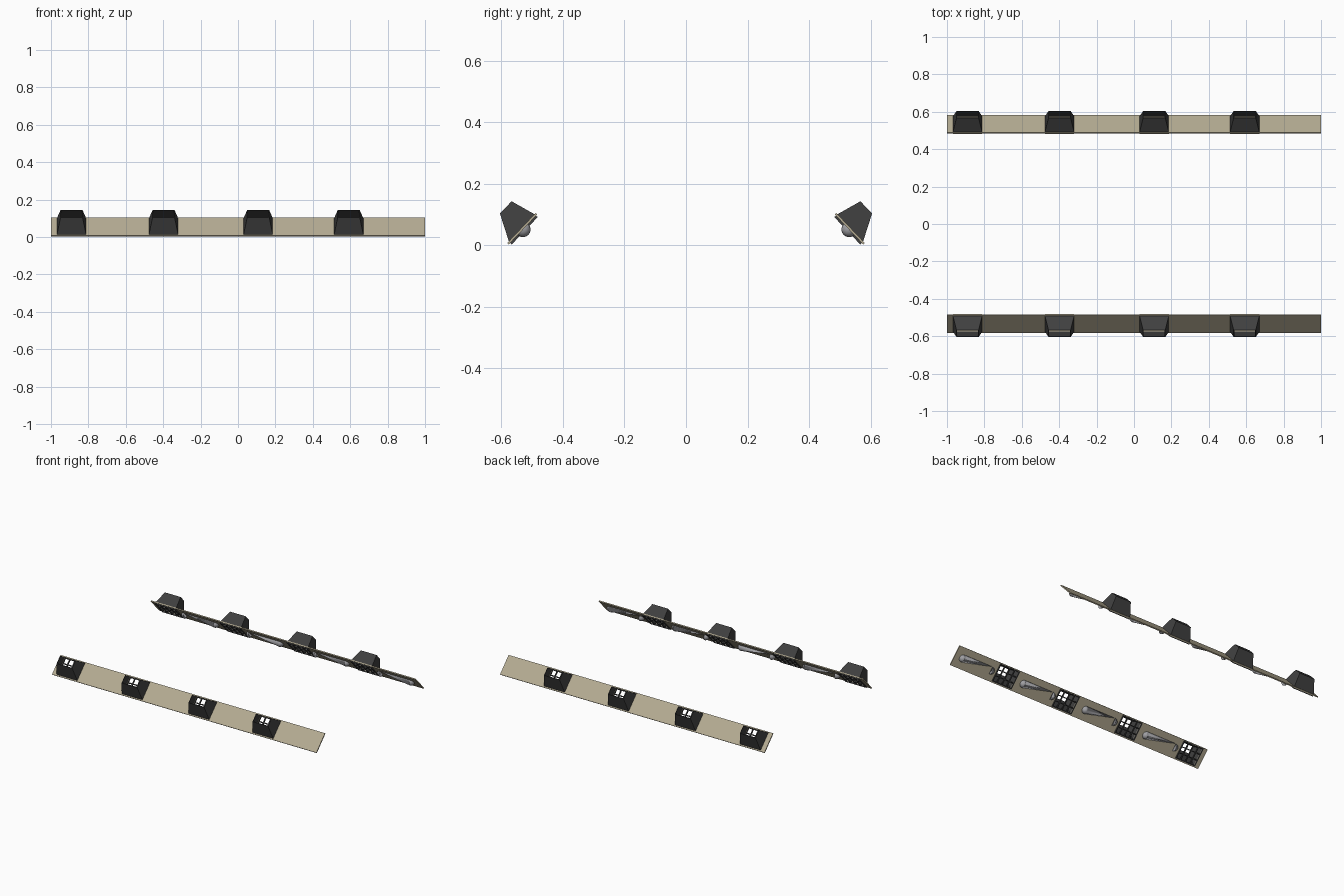
import bpy, bmesh, math
from mathutils import Matrix, Vector

if "Cube" in bpy.data.objects:
    bpy.data.objects.remove(bpy.data.objects["Cube"])

# tilted local frame: x along the strip, y up the slope, z outward from the strip
A = math.radians(46.5)
FRAME = Matrix(((1, 0, 0, 0),
                (0, math.cos(A), -math.sin(A), -0.535),
                (0, math.sin(A), math.cos(A), 0.0565),
                (0, 0, 0, 1)))


def material(name, rgb):
    m = bpy.data.materials.new(name)
    m.diffuse_color = (*rgb, 1)
    m.use_nodes = True
    m.node_tree.nodes["Principled BSDF"].inputs["Base Color"].default_value = m.diffuse_color
    return m


BEIGE = material("beige", (0.46, 0.41, 0.29))
DARK = material("dark_grey", (0.05, 0.05, 0.05))
GLASS = material("lamp_grey", (0.35, 0.35, 0.37))


def finish(bm, name, mat, smooth=False):
    """Tilt the part into place and mirror it to the other strip."""
    bmesh.ops.recalc_face_normals(bm, faces=bm.faces)
    bm.transform(FRAME)
    me = bpy.data.meshes.new(name)
    bm.to_mesh(me)
    bm.free()
    me.materials.append(mat)
    ob = bpy.data.objects.new(name, me)
    bpy.context.collection.objects.link(ob)
    if smooth:
        for p in me.polygons:
            p.use_smooth = True
    mod = ob.modifiers.new("other_strip", 'MIRROR')
    mod.use_axis = (False, True, False)
    mod.use_clip = False
    mod.use_mirror_merge = False
    return ob


def rect(bm, x0, x1, y0, y1, z):
    return [bm.verts.new(p) for p in ((x0, y0, z), (x1, y0, z), (x1, y1, z), (x0, y1, z))]


def bridge(bm, a, b):
    for i in range(4):
        j = (i + 1) % 4
        bm.faces.new((a[i], a[j], b[j], b[i]))


def closed_loops(bm, loops):
    """Join rectangular loops in a ring, giving a frame or hollow shell."""
    for i, loop in enumerate(loops):
        bridge(bm, loop, loops[(i + 1) % len(loops)])


def box(bm, x0, x1, y0, y1, z0, z1):
    a, b = rect(bm, x0, x1, y0, y1, z0), rect(bm, x0, x1, y0, y1, z1)
    bridge(bm, a, b)
    bm.faces.new(a)
    bm.faces.new(b)


W, T = 0.0675, 0.007           # half width and thickness of the panel
VX, VY0, VY1 = 0.078, -0.060, 0.062   # vent footprint
VENTS = (-0.890, -0.398, 0.108, 0.592)
LAMPS = (-0.655, -0.165, 0.335, 0.825)

for k, (vx, lx) in enumerate(zip(VENTS, LAMPS)):
    n = str(k + 1)
    x0, x1 = -1 + 0.5 * k, -0.5 + 0.5 * k

    # ceiling panel with a vent opening
    bm = bmesh.new()
    hole = (vx - VX + .004, vx + VX - .004, VY0 + .004, VY1 - .004)
    closed_loops(bm, [rect(bm, x0, x1, -W, W, 0), rect(bm, x0, x1, -W, W, -T),
                      rect(bm, *hole, -T), rect(bm, *hole, 0)])
    finish(bm, "panel_" + n, BEIGE)

    # tapered vent duct, open at the outer end
    bm = bmesh.new()
    t = 0.003
    closed_loops(bm, [rect(bm, vx - VX, vx + VX, VY0, VY1, -0.001),
                      rect(bm, vx - .059, vx + .059, -.014, .041, .083),
                      rect(bm, vx - .059 + t, vx + .059 - t, -.014 + t, .041 - t, .083),
                      rect(bm, vx - VX + t, vx + VX - t, VY0 + t, VY1 - t, -0.001)])
    finish(bm, "vent_duct_" + n, DARK)

    # vent grille: frame and crossing bars
    bm = bmesh.new()
    zt, zb, f = -0.004, -0.014, 0.006
    closed_loops(bm, [rect(bm, vx - VX, vx + VX, VY0, VY1, zt),
                      rect(bm, vx - VX, vx + VX, VY0, VY1, zb),
                      rect(bm, vx - VX + f, vx + VX - f, VY0 + f, VY1 - f, zb),
                      rect(bm, vx - VX + f, vx + VX - f, VY0 + f, VY1 - f, zt)])
    for i in (-1, 0, 1):
        c = vx + i * VX / 2
        box(bm, c - .003, c + .003, VY0 + f, VY1 - f, zb + .001, zt)
    for i in (1, 2):
        c = VY0 + i * (VY1 - VY0) / 3
        box(bm, vx - VX + f, vx + VX - f, c - .003, c + .003, zb + .002, zt)
    finish(bm, "vent_grille_" + n, DARK)

    # half-capsule lamp under the panel
    bm = bmesh.new()
    r, half = 0.025, 0.138
    bmesh.ops.create_uvsphere(bm, u_segments=16, v_segments=12, radius=r,
                              matrix=Matrix.Rotation(math.pi / 2, 4, 'Y'))
    geom = bm.verts[:] + bm.edges[:] + bm.faces[:]
    bmesh.ops.bisect_plane(bm, geom=geom, plane_co=(0, 0, 0), plane_no=(1, 0, 0))
    geom = bm.verts[:] + bm.edges[:] + bm.faces[:]
    bmesh.ops.bisect_plane(bm, geom=geom, plane_co=(0, 0, 0), plane_no=(0, 0, 1),
                           clear_outer=True)
    mid = [e for e in bm.edges if all(abs(v.co.x) < 1e-5 for v in e.verts)]
    ext = bmesh.ops.split_edges(bm, edges=mid)
    for fc in bm.faces:
        s = 1 if fc.calc_center_median().x > 0 else -1
        for v in fc.verts:
            v.tag = s > 0
    for v in bm.verts:
        v.co.x += (half - r) * (1 if v.tag else -1)
    rim = [e for e in bm.edges if e.is_boundary
           and abs(e.verts[0].co.x - e.verts[1].co.x) < 1e-5
           and abs(abs(e.verts[0].co.x) - (half - r)) < 1e-5]
    bmesh.ops.bridge_loops(bm, edges=rim)
    bmesh.ops.translate(bm, verts=bm.verts, vec=Vector((lx, 0, -T)))
    finish(bm, "lamp_" + n, GLASS, smooth=True)
